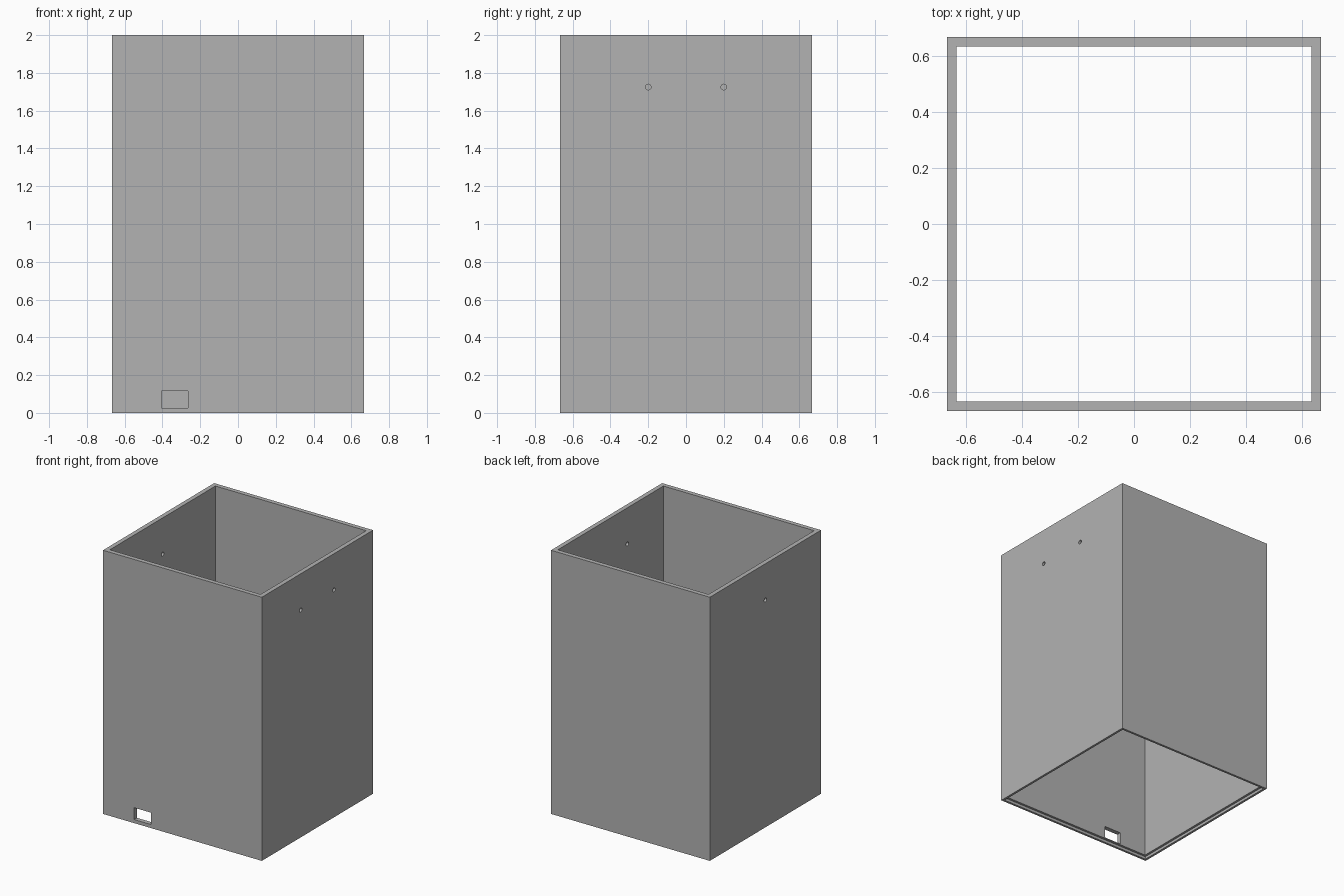
import bpy
import math

cube = bpy.data.objects.get("Cube")
if cube:
    bpy.data.objects.remove(cube, do_unlink=True)

WIDTH, HEIGHT, WALL = 1.333, 2.0, 0.034
LIP, RECESS = 0.017, 0.02      # thin lip around the recess for a base plate

grey = bpy.data.materials.new("plain grey")
grey.use_nodes = True
colour = (0.45, 0.45, 0.45, 1)
grey.diffuse_color = colour
grey.node_tree.nodes["Principled BSDF"].inputs["Base Color"].default_value = colour


def box(name, low, high):
    """Box between two corners."""
    centre = [(a + b) / 2 for a, b in zip(low, high)]
    bpy.ops.mesh.primitive_cube_add(size=1, location=centre)
    obj = bpy.context.object
    obj.name = name
    obj.scale = [b - a for a, b in zip(low, high)]
    bpy.ops.object.transform_apply(location=True, rotation=True, scale=True)
    obj.data.materials.append(grey)
    return obj


def side_drill(x, y):
    """Short cylinder through a side wall."""
    bpy.ops.mesh.primitive_cylinder_add(vertices=32, radius=0.015, depth=0.2,
                                        location=(x, y, 1.725),
                                        rotation=(0, math.pi / 2, 0))
    obj = bpy.context.object
    obj.name = "side_hole_cutter"
    obj.data.materials.append(grey)
    return obj


def cut(target, cutter):
    cutter.hide_render = True
    mod = target.modifiers.new("cut", 'BOOLEAN')
    mod.operation = 'DIFFERENCE'
    mod.solver = 'EXACT'
    mod.object = cutter
    bpy.ops.object.select_all(action='DESELECT')
    target.select_set(True)
    bpy.context.view_layer.objects.active = target
    bpy.ops.object.modifier_apply(modifier=mod.name)
    bpy.data.objects.remove(cutter, do_unlink=True)


# Square sleeve, open at both ends
half = WIDTH / 2
inner, seat = half - WALL, half - LIP
body = box("square_sleeve", (-half, -half, 0), (half, half, HEIGHT))
cut(body, box("bore_cutter", (-inner, -inner, -0.1), (inner, inner, HEIGHT + 0.1)))

# Recess around the bottom opening
cut(body, box("recess_cutter", (-seat, -seat, -0.1), (seat, seat, RECESS)))

# Cable opening low in the front wall
cut(body, box("cable_cutter", (-0.405, -half - 0.1, 0.027), (-0.265, -half + 0.1, 0.117)))

# Two holes in the left wall, one in the right wall
for x, y in ((half, -0.2), (half, 0.2), (-half, 0)):
    cut(body, side_drill(x, y))

bpy.ops.object.shade_smooth_by_angle(angle=math.radians(30))
